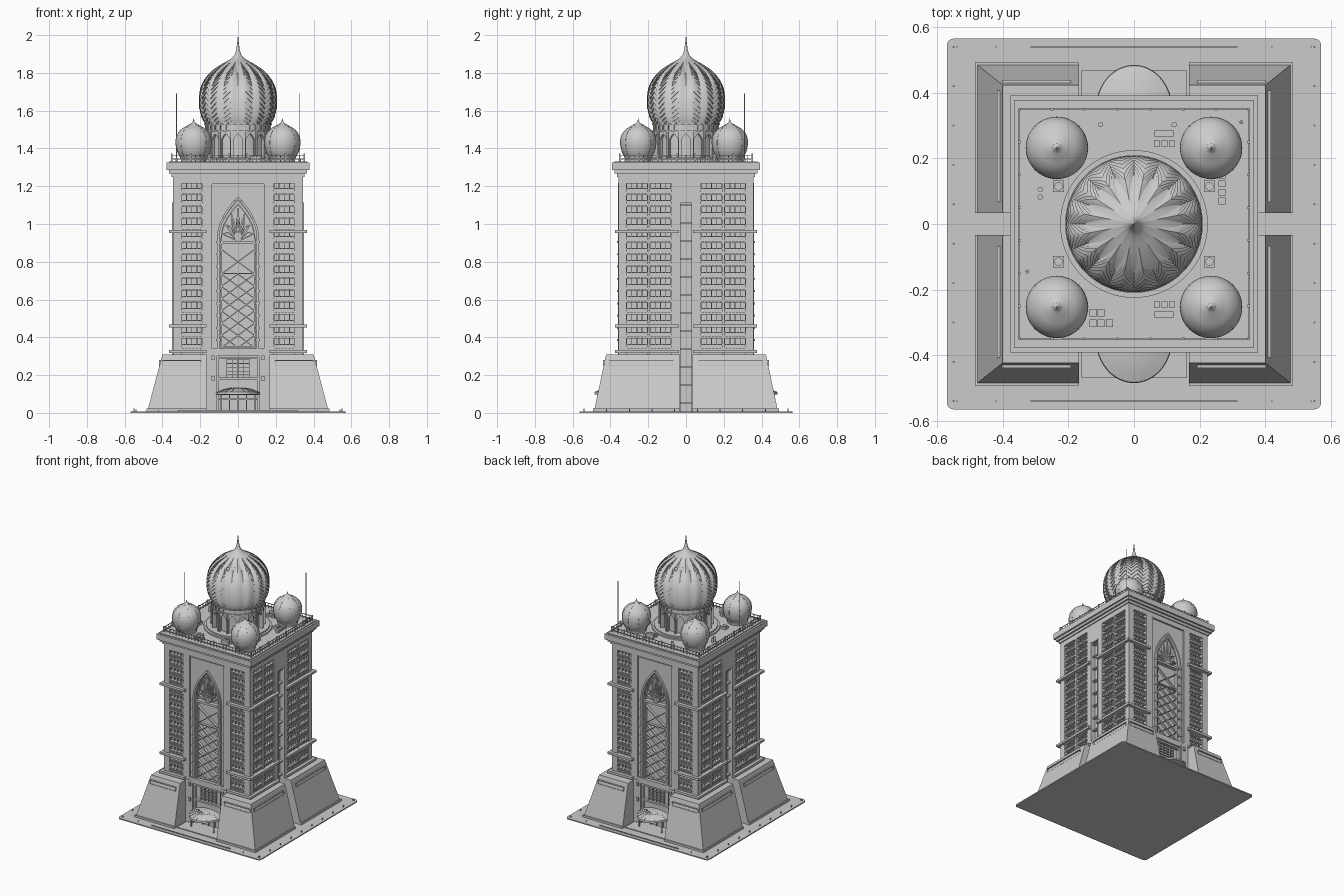
import bpy, bmesh, math
from mathutils import Matrix, Vector

if "Cube" in bpy.data.objects:
    bpy.data.objects.remove(bpy.data.objects["Cube"])

I = Matrix.Identity(4)
def rot(a): return Matrix.Rotation(a, 4, 'Z')

def finish(bm, name, smooth=False, weld=False):
    if weld:
        bmesh.ops.remove_doubles(bm, verts=bm.verts, dist=1e-5)
    bmesh.ops.recalc_face_normals(bm, faces=bm.faces)
    me = bpy.data.meshes.new(name)
    bm.to_mesh(me); bm.free()
    ob = bpy.data.objects.new(name, me)
    bpy.context.collection.objects.link(ob)
    if smooth:
        bpy.ops.object.select_all(action='DESELECT')
        bpy.context.view_layer.objects.active = ob
        ob.select_set(True)
        bpy.ops.object.shade_smooth_by_angle(angle=math.radians(35))
    return ob

# Wall-local coordinates: u along the wall, d outward, z up
def prism(bm, M, pts, d0, d1):
    a = [bm.verts.new(M @ Vector((u, -d0, z))) for u, z in pts]
    b = [bm.verts.new(M @ Vector((u, -d1, z))) for u, z in pts]
    bm.faces.new(a); bm.faces.new(b[::-1])
    for i in range(len(a)):
        j = (i + 1) % len(a)
        bm.faces.new((a[i], b[i], b[j], a[j]))

def box(bm, M, u0, u1, d0, d1, z0, z1):
    prism(bm, M, [(u0, z0), (u1, z0), (u1, z1), (u0, z1)], d0, d1)

def strip(bm, M, pts, w, d0, d1):
    for p, q in zip(pts, pts[1:]):
        p, q = Vector(p), Vector(q)
        t = (q - p).normalized() * w / 2
        n = Vector((-t.y, t.x))
        prism(bm, M, [p - n, q - n, q + n, p + n], d0, d1)

def lathe(bm, prof, seg, M=I):
    rings = [[bm.verts.new(M @ Vector((r * math.cos(2 * math.pi * i / seg), r * math.sin(2 * math.pi * i / seg), z)))
              for i in range(seg)] for r, z in prof]
    for a, b in zip(rings, rings[1:]):
        for i in range(seg):
            j = (i + 1) % seg
            bm.faces.new((a[i], a[j], b[j], b[i]))

def rod(bm, x, y, r, z0, z1, seg=12):
    lathe(bm, [(0, z0), (r, z0), (r, z1), (0, z1)], seg, Matrix.Translation((x, y, 0)))

def curve(pts, n=5):
    P = [pts[0]] + pts + [pts[-1]]
    out = []
    for i in range(1, len(P) - 2):
        a, b, c, d = (Vector(p) for p in P[i - 1:i + 3])
        for k in range(n):
            t = k / n
            out.append(0.5 * (2 * b + (c - a) * t + (2 * a - 5 * b + 4 * c - d) * t**2 + (3 * b - a - 3 * c + d) * t**3))
    return out + [Vector(pts[-1])]

def arch(a, spring, h, n=12):
    return [(a * (1 - (i / n) ** 1.9), spring + h * i / n) for i in range(n + 1)]

def mirror_u(pts): return [(-u, z) for u, z in pts]

# Ground plate with rounded corners, edge strips and bollards
bm = bmesh.new()
pts = []
for k, (sx, sy) in enumerate([(1, 1), (-1, 1), (-1, -1), (1, -1)]):
    for i in range(5):
        a = math.pi / 2 * (k + i / 4)
        pts.append((sx * .55 + .02 * math.cos(a), sy * .545 + .02 * math.sin(a)))
lo, hi = ([bm.verts.new((x, y, z)) for x, y in pts] for z in (0, .008))
bm.faces.new(lo); bm.faces.new(hi)
for i in range(20):
    bm.faces.new((lo[i], lo[i - 1], hi[i - 1], hi[i]))
finish(bm, "ground_plate")
bm = bmesh.new()
for s in (1, -1):
    box(bm, I, -.315, .315, s * .538, s * .542, .007, .014)
    box(bm, I, -.16, .16, s * .33, s * .47, .007, .014)
    for i in range(10):
        rod(bm, s * .55, -.54 + i * .12, .003, .007, .022, 8)
        rod(bm, -.54 + i * .12, s * .54, .002, .007, .018, 8)
finish(bm, "plaza_steps_and_bollards")

# Sloping corner buttresses
bm, trim = bmesh.new(), bmesh.new()
for sx in (1, -1):
    for sy in (1, -1):
        r = bmesh.ops.create_cube(bm, size=1)['verts']
        for v in r:
            top = v.co.z > 0
            v.co = (sx * ((.40 if top else .48) if v.co.x > 0 else .168),
                    sy * ((.423 if top else .487) if v.co.y > 0 else .033), .31 if top else .008)
        box(trim, I, sx * .168, sx * .485, sy * .033, sy * .492, .007, .022)
for k in range(4):
    M = rot(k * math.pi / 2)
    d, u0, u1 = ((.434, .195, .40), (.4125, .07, .405))[k % 2]
    for s in (1, -1):
        frame = [(s * u0, .25), (s * u1, .25), (s * u1, .277), (s * u0, .277), (s * u0, .25)]
        strip(trim, M, frame, .005, d - .03, d + .005)
finish(bm, "corner_buttresses")
finish(trim, "buttress_trim")

# Tower core, cornice and roof slab
bm = bmesh.new()
box(bm, I, -.315, .315, -.327, .327, .005, 1.3)
finish(bm, "tower_core")
bm = bmesh.new()
for x, y, z0, z1 in [(.352, .364, 1.25, 1.268), (.366, .378, 1.268, 1.285), (.378, .391, 1.285, 1.325), (.365, .378, 1.325, 1.332)]:
    box(bm, I, -x, x, -y, y, z0, z1)
finish(bm, "cornice")

wall, win, band = bmesh.new(), bmesh.new(), bmesh.new()
portal, lattice, entry = bmesh.new(), bmesh.new(), bmesh.new()
PITCH = .0634

def window_column(M, u0, u1, D):
    for r in range(14):
        z = .33 + r * PITCH
        box(win, M, u0, u1, D - .032, D - .003, z, z + .010)
        box(win, M, u0, u1, D - .032, D - .013, z + .010, z + .030)
        box(win, M, u0, u1, D - .032, D - .003, z + .030, z + .036)
        n = 6
        for i in range(n):
            a, w = u0 + (u1 - u0) * i / n, (u1 - u0) / n
            strip(win, M, [(a, z + .01), (a + w / 2, z + .03), (a + w, z + .01)], .004, D - .015, D - .006)
        for i in range(5):
            u = u0 + (u1 - u0) * i / 4
            box(win, M, u - .002, u + .002, D - .032, D - .014, z + .036, z + PITCH)

for k in range(4):
    M = rot(k * math.pi / 2)
    front = k % 2 == 0
    W, D = (.345, .357) if front else (.357, .345)
    piers = [(.30, W), (.14, .19)] if front else [(.315, W), (.19, .205), (.03, .08)]
    cols = [(.19, .30)] if front else [(.08, .19), (.205, .315)]
    # Piers, upper wall, string bands and window bays
    box(wall, M, -W, W, D - .04, D, 1.215, 1.27)
    for s in (1, -1):
        for a, b in piers:
            box(wall, M, s * a, s * b, D - .04, D, .005, 1.22)
        for z in (.325, .46, .96):
            box(band, M, s * (.168 if front else .038), s * (W + .02), D - .04, D + .02, z - .008, z + .008)
        for a, b in cols:
            window_column(M, *sorted((s * a, s * b)), D)
    if not front:
        # Central stair strip on the side walls
        box(wall, M, -.03, .03, D - .04, D, 1.11, 1.22)
        for i in range(12):
            box(band, M, -.03, .03, D - .04, D - .008, .05 + i * .095, .058 + i * .095)
        for s in (1, -1):
            box(band, M, s * .03, s * .037, D - .01, D + .005, .005, 1.115)
        continue
    # Central panel with pointed opening
    half = arch(.10, .925, .20)
    for f in (lambda p: p, mirror_u):
        prism(portal, M, f([(.14, .30), (.14, 1.215), (0, 1.215)] + half[::-1] + [(.10, .30)]), D - .04, D - .01)
        strip(portal, M, f([(.105, .34)] + arch(.105, .925, .215)), .012, D - .03, D + .004)
        strip(portal, M, f([(.14, .31), (.14, 1.215), (0, 1.215)]), .006, D - .02, D + .003)
        strip(lattice, M, f([(.088, .34)] + arch(.088, .925, .18)), .007, D - .04, D - .008)
        for i in range(9):
            box(portal, M, *sorted(u for u, _ in f([(.09, 0), (.116, 0)])), D - .03, D + .007, .38 + i * .065, .39 + i * .065)
    box(portal, M, -.10, .10, D - .04, D - .002, .895, .91)
    box(portal, M, -.14, .14, D - .04, D + .002, .30, .34)
    # Diamond lattice, crossed panel and fan tracery
    z0, h = .345, .13
    for i in range(4):
        a, b = z0 + i * h, z0 + (i + 1) * h
        strip(lattice, M, [(-.088, a), (.088, b)], .006, D - .04, D - .012)
        strip(lattice, M, [(.088, a), (-.088, b)], .006, D - .04, D - .012)
        if i < 3:
            m = a + h / 2
            strip(lattice, M, [(-.088, m), (0, b), (.088, m), (0, a), (-.088, m)], .005, D - .04, D - .014)
    for z in (.345, .735):
        box(lattice, M, -.088, .088, D - .04, D - .012, z, z + .006)
    for i in range(-3, 4):
        t = i * .42
        e = (.085 * math.sin(t), .925 + (.06 + .10 * math.cos(t) ** 2) * math.cos(t))
        strip(lattice, M, [(0, .91), e], .006, D - .04, D - .012)
        for s in (.13, -.13):
            g = (.06 * math.sin(t + s), .92 + .085 * math.cos(t + s))
            strip(lattice, M, [(0, .91), g, e], .004, D - .04, D - .014)
    # Entrance jambs, upper window grid, doors, lanterns
    for s in (1, -1):
        box(entry, M, s * .112, s * .17, .31, D + .004, .005, .32)
        box(entry, M, s * .102, s * .112, .31, D - .008, .005, .30)
        for z in (.17, .28):
            box(entry, M, s * .125, s * .14, D, D + .014, z, z + .025)
        rod(entry, s * .09, (D + .05) * (-1 if k == 0 else 1), .005, .008, .105)
    for z in (.175, .285):
        box(entry, M, -.105, .105, .31, D - .008, z, z + .012)
    for i in range(5):
        box(entry, M, -.062 + i * .03, -.058 + i * .03, .31, D - .016, .187, .285)
        box(entry, M, -.062, .062, .31, D - .018, .2 + i * .02, .203 + i * .02)
        box(entry, M, -.092 + i * .045, -.088 + i * .045, .31, D - .016, .008, .10)
    box(entry, M, -.10, .10, .31, D - .014, .068, .076)
finish(wall, "wall_piers")
finish(win, "window_bays")
finish(band, "string_bands")
finish(portal, "arched_portals")
finish(lattice, "window_tracery")
finish(entry, "entrances")

# Rounded entrance canopies with radial ribs
bm, ribs = bmesh.new(), bmesh.new()
cp = [(0, .135), (.04, .132), (.08, .124), (.115, .11), (.117, .098), (.1, .095), (0, .095)]
for s in (1, -1):
    S = Matrix.Translation((0, s * .348, 0)) @ Matrix.Diagonal((1, 1.17, 1, 1))
    lathe(bm, cp, 48, S)
    for i in range(1, 10):
        prism(ribs, S @ rot(s * math.pi * i / 10), [(r, z + .002) for r, z in cp[1:4]] + [(.117, .1), (.04, .1)], -.001, .001)
finish(bm, "entrance_canopies", True, True)
finish(ribs, "canopy_ribs")

# Roof railing
bm = bmesh.new()
for k in range(4):
    M = rot(k * math.pi / 2)
    for z in (1.342, 1.362):
        box(bm, M, -.35, .35, .348, .352, z, z + .004)
    for i in range(29):
        u, w = -.35 + i * .025, .004 if i % 4 == 0 else .0015
        box(bm, M, u - w, u + w, .35 - w, .35 + w, 1.33, 1.372 if i % 4 == 0 else 1.364)
finish(bm, "roof_railing")

# Drum with ring of arches
bm = bmesh.new()
lathe(bm, [(0, 1.33), (.225, 1.33), (.225, 1.342), (.21, 1.342), (.21, 1.352), (.155, 1.352), (.155, 1.49), (.178, 1.49),
           (.178, 1.497), (.170, 1.497), (.170, 1.525), (.180, 1.525), (.180, 1.532), (0, 1.532)], 64)
finish(bm, "dome_drum", True, True)
bm = bmesh.new()
for i in range(16):
    M = rot(2 * math.pi * i / 16)
    for f in (lambda p: p, mirror_u):
        prism(bm, M, f([(.034, 1.35), (.034, 1.492), (0, 1.492)] + arch(.025, 1.44, .038, 6)[::-1] + [(.025, 1.35)]), .15, .17)
        box(bm, M @ rot(math.pi / 16), -.005, .005, .15, .18, 1.35, 1.492)
for i in range(32):
    box(bm, rot(2 * math.pi * i / 32), -.004, .004, .16, .176, 1.496, 1.526)
finish(bm, "drum_arcade")

# Main dome clad in overlapping chevron layers, ending in a star cap and spire
prof = curve([(.168, 1.53), (.188, 1.565), (.2, 1.615), (.201, 1.675), (.19, 1.73), (.165, 1.775), (.128, 1.815),
              (.085, 1.845), (.045, 1.868), (.022, 1.888), (.011, 1.915), (.005, 1.955), (.0005, 2.0)], 8)
def on_dome(t, off):
    f = min(max(t, 0), .9999) * (len(prof) - 1)
    p = prof[int(f)].lerp(prof[int(f) + 1], f - int(f))
    return p.x + off, p.y
rows = [(0, 0, .004)]
LAYERS = 15
for k in range(1, LAYERS + 1):
    t = .62 * k / LAYERS
    amp = .045 + .12 * (k / LAYERS) ** 3
    rows += [(t, amp, 0), (t, amp, .006)]
rows += [(.62 + .38 * i / 20, .165 * (1 - i / 20) ** 2, .005 * (1 - i / 20) ** 3) for i in range(1, 21)]
bm = bmesh.new()
N, rings = 128, []
for t, amp, off in rows:
    ring = []
    for j in range(N):
        tri = abs((j % 8) / 4 - 1)
        r, z = on_dome(t - amp * tri, off)
        a = 2 * math.pi * j / N
        ring.append(bm.verts.new((r * math.cos(a), r * math.sin(a), z)))
    rings.append(ring)
for a, b in zip(rings, rings[1:]):
    for i in range(N):
        j = (i + 1) % N
        bm.faces.new((a[i], a[j], b[j], b[i]))
finish(bm, "main_dome", True, True)

# Four small corner domes with seams
sp = curve([(.066, 1.33), (.07, 1.35), (.087, 1.385), (.095, 1.43), (.088, 1.47), (.066, 1.5), (.035, 1.52), (.013, 1.533), (.004, 1.545), (.0005, 1.56)], 4)
bm, ribs = bmesh.new(), bmesh.new()
for x in (.235, -.235):
    for y in (.232, -.253):
        T = Matrix.Translation((x, y, 0))
        lathe(bm, [(0, 1.33)] + [tuple(p) for p in sp], 48, T)
        for i in range(8):
            prism(ribs, T @ rot(i * math.pi / 4), [(0, 1.34)] + [(p.x + .0012, p.y) for p in sp[4:29]] + [(0, sp[28].y)], -.001, .001)
finish(bm, "corner_domes", True, True)
finish(ribs, "corner_dome_seams")

# Roof machinery, vents and masts
bm = bmesh.new()
def unit(x, y, w, h, z):
    box(bm, I, x - w / 2, x + w / 2, -y - h / 2, -y + h / 2, 1.33, z)
for sx in (1, -1):
    for sy in (1, -1):
        unit(sx * .23, sy * .115, .034, .034, 1.35)
        rod(bm, sx * .23, sy * .115, .013, 1.345, 1.357, 16)
for s in (1, -1):
    unit(.092, s * .276, .058, .018, 1.36)
    for i in range(3):
        unit(.07 + i * .023, s * .245, .018, .018, 1.35)
for i in range(4):
    unit(.268, .07 + i * .026, .022, .02, 1.352)
for x, y in [(-.125, -.27), (-.1, -.27), (-.125, -.303), (-.1, -.303), (-.075, -.303)]:
    unit(x, y, .021, .023, 1.352)
for x, y in [(-.102, .303), (.122, .303), (-.286, .105), (-.286, .082)]:
    rod(bm, x, y, .008, 1.33, 1.365)
finish(bm, "roof_machinery")
bm = bmesh.new()
for x, y in [(.327, .31), (-.325, -.145)]:
    rod(bm, x, y, .006, 1.33, 1.345)
    rod(bm, x, y, .0025, 1.34, 1.69, 8)
finish(bm, "roof_masts")
